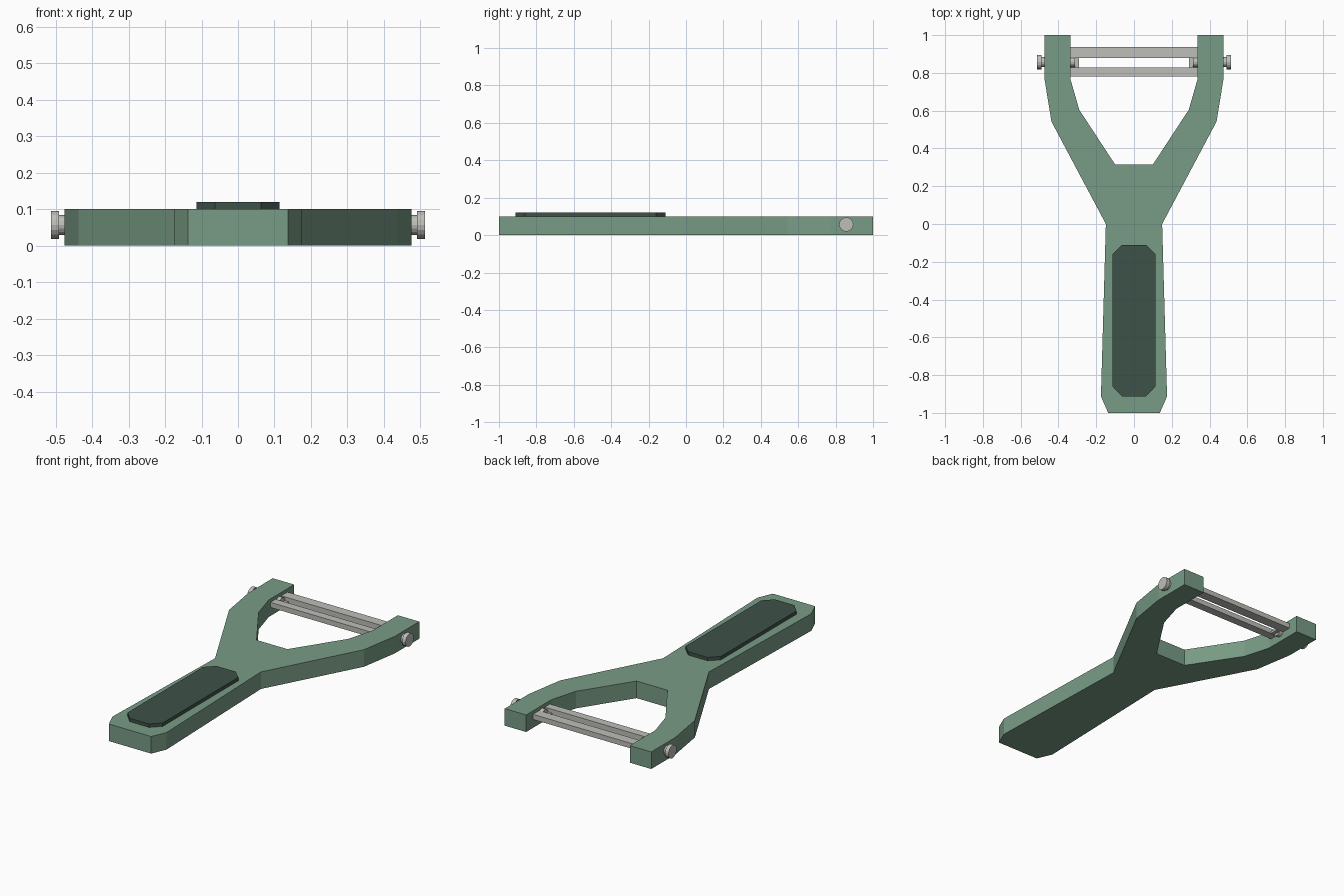
import bpy, bmesh, math

cube = bpy.data.objects.get("Cube")
if cube:
    bpy.data.objects.remove(cube, do_unlink=True)


def material(name, rgb):
    mat = bpy.data.materials.new(name)
    mat.use_nodes = True
    mat.diffuse_color = (*rgb, 1)
    mat.node_tree.nodes["Principled BSDF"].inputs["Base Color"].default_value = (*rgb, 1)
    return mat


GREEN = material("sage green", (0.19, 0.33, 0.235))
DARK = material("dark green", (0.048, 0.085, 0.066))
METAL = material("pale metal", (0.51, 0.52, 0.48))


def finish(name, bm, mat):
    bmesh.ops.recalc_face_normals(bm, faces=bm.faces)
    mesh = bpy.data.meshes.new(name)
    bm.to_mesh(mesh)
    bm.free()
    mesh.materials.append(mat)
    obj = bpy.data.objects.new(name, mesh)
    bpy.context.collection.objects.link(obj)
    return obj


def mirrored_slab(name, half, z0, z1, mat):
    """Extrude an outline given by its +x half, running bottom to top."""
    outline = half + [(-x, y) for x, y in reversed(half)]
    bm = bmesh.new()
    face = bm.faces.new([bm.verts.new((x, y, z0)) for x, y in outline])
    top = bmesh.ops.extrude_face_region(bm, geom=[face])["geom"]
    verts = [v for v in top if isinstance(v, bmesh.types.BMVert)]
    bmesh.ops.translate(bm, verts=verts, vec=(0, 0, z1 - z0))
    return finish(name, bm, mat)


def box(name, x0, x1, y0, y1, z0, z1, mat):
    bm = bmesh.new()
    bmesh.ops.create_cube(bm, size=1)
    bmesh.ops.scale(bm, verts=bm.verts, vec=(x1 - x0, y1 - y0, z1 - z0))
    bmesh.ops.translate(bm, verts=bm.verts, vec=((x0 + x1) / 2, (y0 + y1) / 2, (z0 + z1) / 2))
    return finish(name, bm, mat)


def rod(name, x0, x1, radius, mat):
    """Cylinder along x on the pivot axis."""
    obj = finish(name, cylinder(radius, abs(x1 - x0)), mat)
    obj.rotation_euler.y = math.pi / 2
    obj.location = ((x0 + x1) / 2, 0.857, 0.057)
    return obj


def cylinder(radius, depth):
    bm = bmesh.new()
    bmesh.ops.create_cone(bm, cap_ends=True, segments=16,
                          radius1=radius, radius2=radius, depth=depth)
    return bm


# Handle and forked arms in one slab
mirrored_slab("forked_handle", [
    (0.137, -1), (0.175, -0.912), (0.149, 0), (0.437, 0.542), (0.475, 0.775),
    (0.475, 1), (0.336, 1), (0.336, 0.765), (0.29, 0.605), (0.1, 0.315)],
    0, 0.1, GREEN)

# Raised grip pad
mirrored_slab("grip_pad", [
    (0.063, -0.912), (0.114, -0.86), (0.114, -0.16), (0.063, -0.11)],
    0.1, 0.12, DARK)

# Blade: two rails joined by low bridges at the ends
for name, y0, y1 in (("front_blade_rail", 0.78, 0.828), ("back_blade_rail", 0.88, 0.938)):
    box(name, -0.337, 0.337, y0, y1, 0.05, 0.08, METAL)

for side, s in (("left", 1), ("right", -1)):
    x0, x1 = sorted((s * 0.29, s * 0.337))
    box(side + "_blade_bridge", x0, x1, 0.828, 0.88, 0.045, 0.058, METAL)
    # Pivot pin with its outer cap
    rod(side + "_pivot_pin", s * 0.313, s * 0.492, 0.027, METAL)
    rod(side + "_pivot_cap", s * 0.49, s * 0.513, 0.038, METAL)
